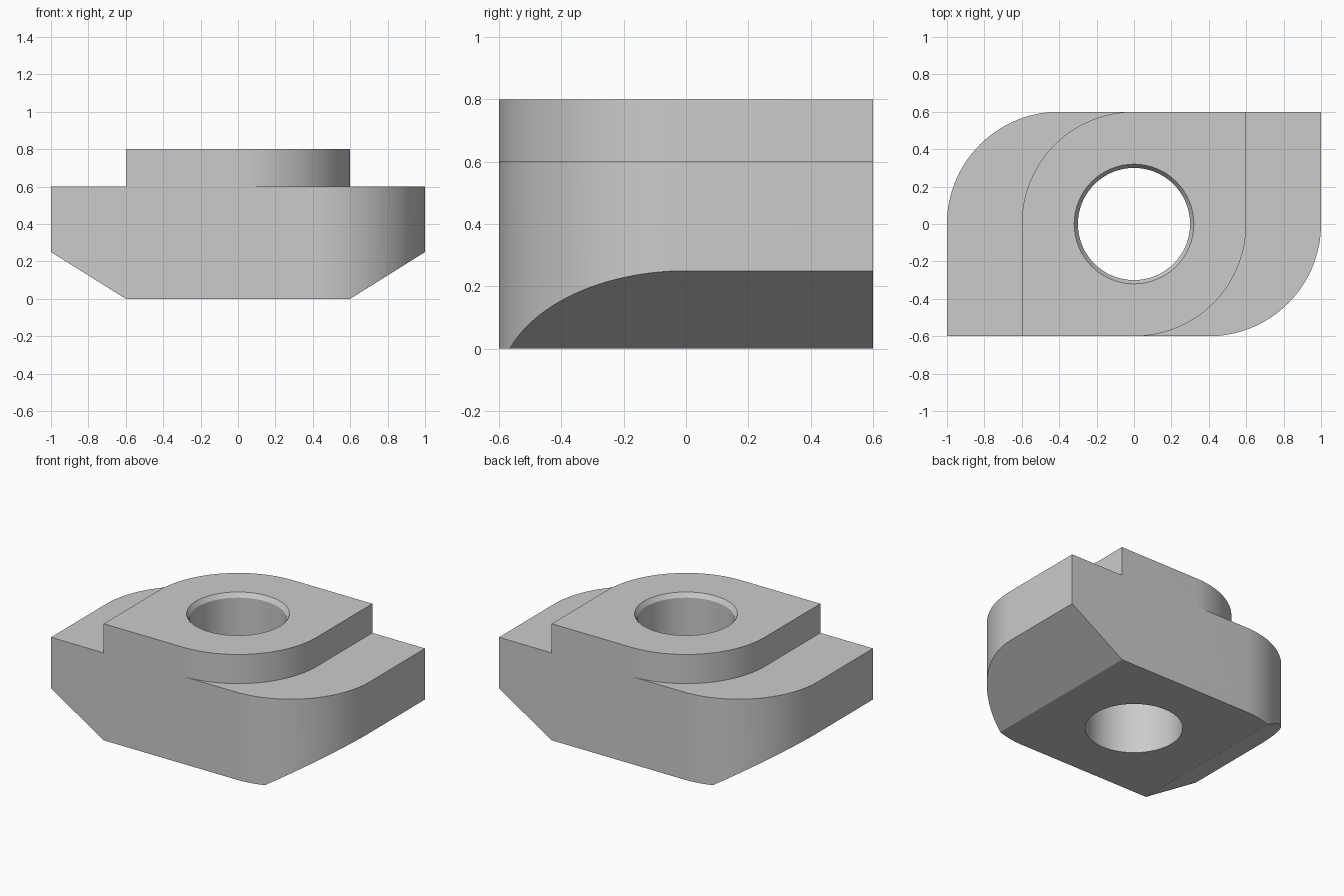
import bpy, bmesh, math
from mathutils import Vector

cube = bpy.data.objects.get("Cube")
if cube:
    bpy.data.objects.remove(cube, do_unlink=True)

DEPTH = 0.6          # half depth, also the rounded corner radius
HOLE = 0.30
SEGMENTS = 32

steel = bpy.data.materials.new("plain_grey_steel")
steel.use_nodes = True
grey = (0.6, 0.6, 0.6, 1)
steel.diffuse_color = grey
steel.node_tree.nodes["Principled BSDF"].inputs["Base Color"].default_value = grey


def finish(name, bm):
    bmesh.ops.recalc_face_normals(bm, faces=bm.faces)
    mesh = bpy.data.meshes.new(name)
    bm.to_mesh(mesh)
    bm.free()
    mesh.materials.append(steel)
    obj = bpy.data.objects.new(name, mesh)
    bpy.context.collection.objects.link(obj)
    return obj


def leaf_block(half_width, z0, z1):
    """Rectangle with two opposite corners rounded, extruded upwards."""
    half = [(half_width, DEPTH)]
    for i in range(SEGMENTS + 1):
        a = math.pi / 2 * (1 + i / SEGMENTS)
        half.append((DEPTH - half_width + DEPTH * math.cos(a), DEPTH * math.sin(a)))
    outline = half + [(-x, -y) for x, y in half]
    bm = bmesh.new()
    face = bm.faces.new([bm.verts.new((x, y, z0)) for x, y in outline])
    top = bmesh.ops.extrude_face_region(bm, geom=[face])["geom"]
    verts = [v for v in top if isinstance(v, bmesh.types.BMVert)]
    bmesh.ops.translate(bm, vec=(0, 0, z1 - z0), verts=verts)
    return bm


def boolean(target, tool, operation):
    mod = target.modifiers.new(operation.lower(), 'BOOLEAN')
    mod.operation = operation
    mod.solver = 'EXACT'
    mod.object = tool
    bpy.context.view_layer.objects.active = target
    bpy.ops.object.modifier_apply(modifier=mod.name)
    bpy.data.objects.remove(tool, do_unlink=True)


# Wide base with sloped undersides at both ends
bm = leaf_block(1.0, 0, 0.6)
for side in (-1, 1):
    cut = bmesh.ops.bisect_plane(
        bm, geom=bm.verts[:] + bm.edges[:] + bm.faces[:], dist=1e-5,
        plane_co=(side * 0.6, 0, 0), plane_no=Vector((side * 0.25, 0, -0.4)).normalized(),
        clear_outer=True)
    edges = [e for e in cut["geom_cut"] if isinstance(e, bmesh.types.BMEdge)]
    bmesh.ops.edgeloop_fill(bm, edges=edges)
nut = finish("slot_nut_body", bm)

# Narrow raised step on top
boolean(nut, finish("raised_step", leaf_block(0.6, 0.3, 0.8)), 'UNION')

# Bore with a countersunk upper rim
bm = bmesh.new()
profile = [(HOLE, -0.1), (HOLE, 0.77), (0.32, 0.8), (0.32, 0.9)]
rings = []
for r, z in profile:
    rings.append([bm.verts.new((r * math.cos(a), r * math.sin(a), z))
                  for a in (2 * math.pi * i / 64 for i in range(64))])
for low, high in zip(rings, rings[1:]):
    for i in range(64):
        j = (i + 1) % 64
        bm.faces.new((low[i], low[j], high[j], high[i]))
bm.faces.new(rings[0])
bm.faces.new(rings[-1])
boolean(nut, finish("bore_cutter", bm), 'DIFFERENCE')

# Smooth curved walls, keep machined edges crisp
bpy.ops.object.select_all(action='DESELECT')
nut.select_set(True)
bpy.context.view_layer.objects.active = nut
bpy.ops.object.shade_smooth_by_angle(angle=math.radians(20))
